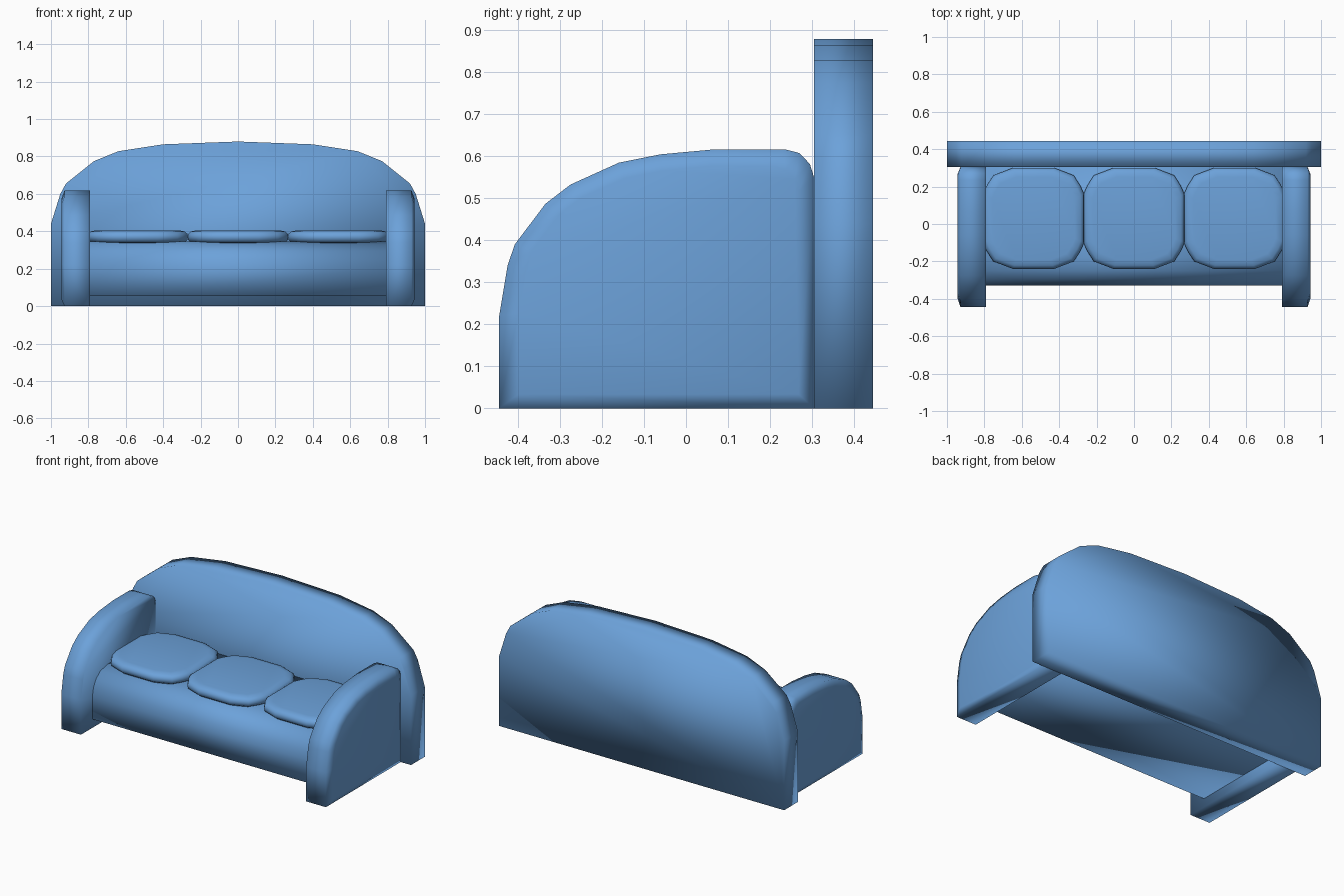
import bpy, bmesh

if "Cube" in bpy.data.objects:
    bpy.data.objects.remove(bpy.data.objects["Cube"])


def loft(name, rings):
    """Closed smooth solid skinned through matching rings of 3D points."""
    bm = bmesh.new()
    loops = [[bm.verts.new(p) for p in ring] for ring in rings]
    n = len(loops[0])
    for a, b in zip(loops, loops[1:]):
        for i in range(n):
            j = (i + 1) % n
            bm.faces.new((a[i], a[j], b[j], b[i]))
    bm.faces.new(loops[0])
    bm.faces.new(loops[-1])
    bmesh.ops.recalc_face_normals(bm, faces=bm.faces[:])
    for f in bm.faces:
        f.smooth = True
    me = bpy.data.meshes.new(name)
    bm.to_mesh(me)
    bm.free()
    ob = bpy.data.objects.new(name, me)
    bpy.context.collection.objects.link(ob)
    me.materials.append(fabric)
    return ob


fabric = bpy.data.materials.new("blue_fabric")
fabric.diffuse_color = (0.15, 0.36, 0.70, 1)
fabric.use_nodes = True
fabric.node_tree.nodes["Principled BSDF"].inputs["Base Color"].default_value = fabric.diffuse_color

# Backrest: arched profile in x-z, extruded along y
half = [(1, 0), (1, .44), (.95, .60), (.92, .655), (.77, .775), (.64, .828), (.40, .865)]
arch = half + [(0, .88)] + [(-x, z) for x, z in reversed(half)]
loft("backrest", [[(x, y, z) for x, z in arch] for y in (.305, .445)])

# Arms: rounded profile in y-z, outer face slightly raised inside a soft border
arm = [(-.445, 0), (-.445, .22), (-.425, .34), (-.408, .39), (-.335, .487),
       (-.275, .533), (-.16, .585), (-.06, .605), (.07, .617), (.235, .617),
       (.27, .608), (.295, .582), (.305, .55), (.305, 0)]
cy, cz = -.03, .28
raised = [(cy + (y - cy) * .89, cz + (z - cz) * .88) for y, z in arm]
for side, s in (("left", -1), ("right", 1)):
    loft(side + "_arm", [[(s * .79, y, z) for y, z in arm],
                         [(s * .928, y, z) for y, z in arm],
                         [(s * .943, y, z) for y, z in raised]])

# Seat base: front edge rolls over
seat = [(.305, .055), (-.33, .055), (-.33, .20), (-.32, .25), (-.295, .295),
        (-.25, .33), (-.18, .345), (.305, .345)]
loft("seat_base", [[(x, y, z) for y, z in seat] for x in (-.795, .795)])

# Seat cushions: pillowy rounded squares
corner = [(.27, .13), (.25, .175), (.215, .23), (.11, .27)]
outline = (corner + [(-x, y) for x, y in reversed(corner)]
           + [(-x, -y) for x, y in corner] + [(x, -y) for x, y in reversed(corner)])
levels = [(.82, .335), (.93, .341), (.985, .353), (1, .37),
          (.985, .387), (.93, .399), (.82, .405)]
for name, cx in (("left", -.537), ("middle", 0), ("right", .537)):
    loft(name + "_cushion", [[(cx + x * k, .03 + y * k, z) for x, y in outline]
                             for k, z in levels])
